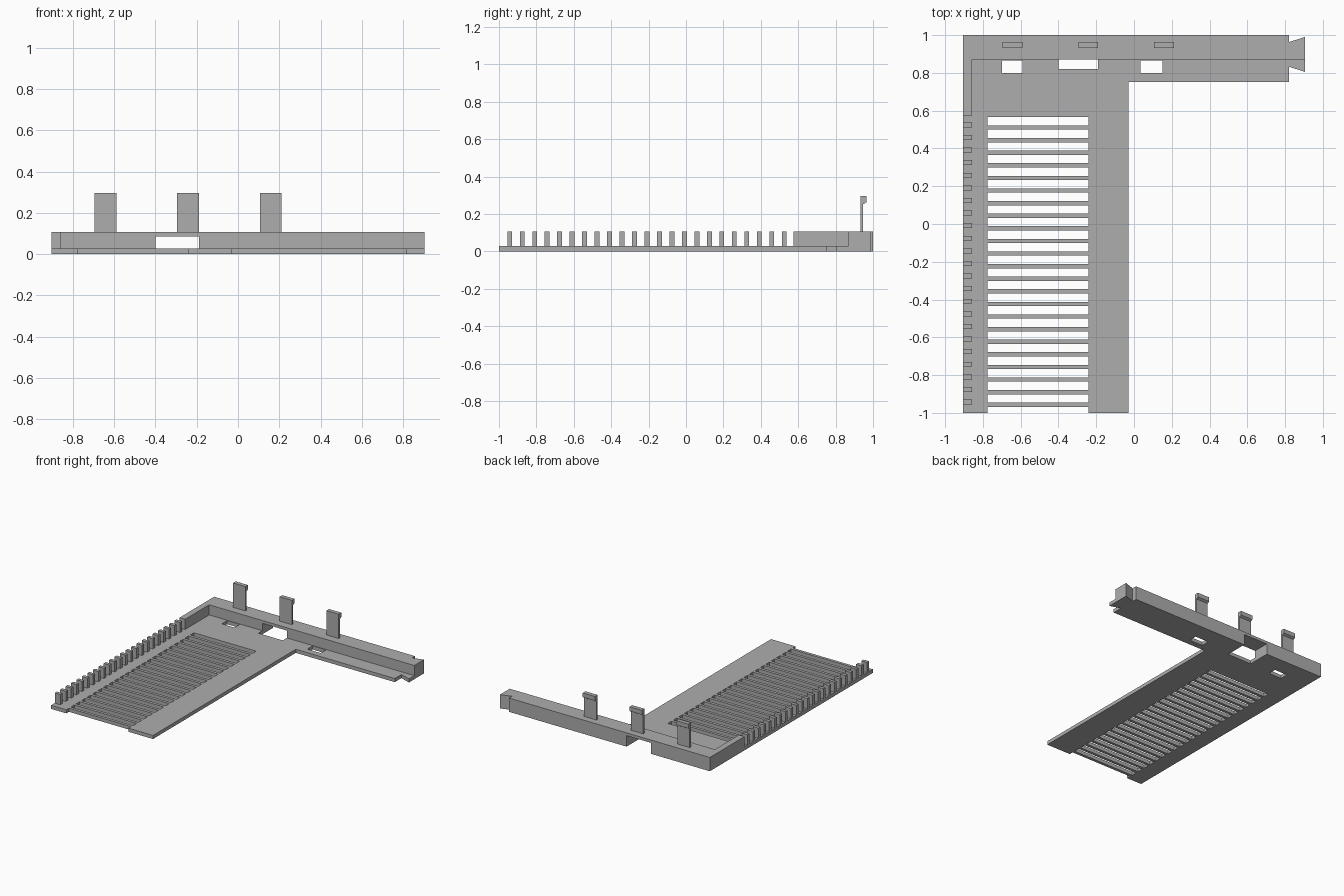
import bpy
import bmesh

cube = bpy.data.objects.get("Cube")
if cube:
    bpy.data.objects.remove(cube, do_unlink=True)

# Single flat grey
grey = bpy.data.materials.new("matte_grey")
grey.use_nodes = True
colour = (0.42, 0.42, 0.42, 1)
grey.diffuse_color = colour
grey.node_tree.nodes["Principled BSDF"].inputs["Base Color"].default_value = colour

PLATE_TOP, WALL_TOP, CLIP_TOP = 0.028, 0.107, 0.296
LEFT, RIGHT = -0.905, 0.905
PITCH = 0.0667
ROWS = 23


def add_prism(bm, ring, offset):
    """Extrude a closed ring of 3D points by an offset vector."""
    face = bm.faces.new([bm.verts.new(p) for p in ring])
    new = bmesh.ops.extrude_face_region(bm, geom=[face])["geom"]
    moved = [v for v in new if isinstance(v, bmesh.types.BMVert)]
    bmesh.ops.translate(bm, verts=moved, vec=offset)


def add_box(bm, x0, x1, y0, y1, z0, z1):
    ring = [(x0, y0, z0), (x1, y0, z0), (x1, y1, z0), (x0, y1, z0)]
    add_prism(bm, ring, (0, 0, z1 - z0))


def finish(bm, name):
    bmesh.ops.recalc_face_normals(bm, faces=bm.faces[:])
    mesh = bpy.data.meshes.new(name)
    bm.to_mesh(mesh)
    bm.free()
    mesh.materials.append(grey)
    obj = bpy.data.objects.new(name, mesh)
    bpy.context.scene.collection.objects.link(obj)
    return obj


def slab(name, outline, z0, z1):
    bm = bmesh.new()
    add_prism(bm, [(x, y, z0) for x, y in outline], (0, 0, z1 - z0))
    return finish(bm, name)


def cut(target, cutter):
    mod = target.modifiers.new("openings", "BOOLEAN")
    mod.operation = "DIFFERENCE"
    mod.solver = "EXACT"
    mod.object = cutter
    bpy.context.view_layer.objects.active = target
    bpy.ops.object.modifier_apply(modifier=mod.name)


# L-shaped base plate with the dovetail end
plate = slab("base_plate", [
    (LEFT, -1), (-0.03, -1), (-0.03, 0.752), (0.82, 0.752), (0.82, 0.833),
    (RIGHT, 0.805), (RIGHT, 0.99), (0.82, 0.963), (0.82, 1), (LEFT, 1)],
    0, PLATE_TOP)

# Back wall with its short return along the right edge
wall = slab("back_wall", [
    (LEFT, 0.575), (-0.857, 0.575), (-0.857, 0.87), (RIGHT, 0.87),
    (RIGHT, 0.99), (0.82, 0.963), (0.82, 1), (LEFT, 1)],
    PLATE_TOP, WALL_TOP)

# Row of vent slots, the last one open at the front, and two square holes
bm = bmesh.new()
for i in range(ROWS + 1):
    top = 0.566 - i * PITCH
    add_box(bm, -0.775, -0.24, top - 0.044, top, -0.1, 0.1)
for x0, x1 in ((-0.70, -0.59), (0.035, 0.15)):
    add_box(bm, x0, x1, 0.80, 0.865, -0.1, 0.1)
holes = finish(bm, "hole_cutter")

# Passage under the back wall
bm = bmesh.new()
add_box(bm, -0.40, -0.19, 0.82, 1.1, -0.1, 0.085)
passage = finish(bm, "passage_cutter")

cut(plate, holes)
cut(plate, passage)
cut(wall, passage)
for helper in (holes, passage):
    bpy.data.objects.remove(helper, do_unlink=True)

# Comb of teeth along the right edge
bm = bmesh.new()
for i in range(ROWS):
    y = 0.525 - i * PITCH
    add_box(bm, LEFT, -0.857, y - 0.013, y + 0.013, PLATE_TOP, WALL_TOP)
finish(bm, "edge_teeth")

# Upright snap clips, hooked toward the back
hook = [(0.932, WALL_TOP), (0.947, WALL_TOP), (0.947, 0.252),
        (0.964, 0.262), (0.964, CLIP_TOP), (0.932, CLIP_TOP)]
for name, x in (("right", -0.695), ("middle", -0.295), ("left", 0.107)):
    bm = bmesh.new()
    add_prism(bm, [(x, y, z) for y, z in hook], (0.105, 0, 0))
    finish(bm, name + "_snap_clip")
